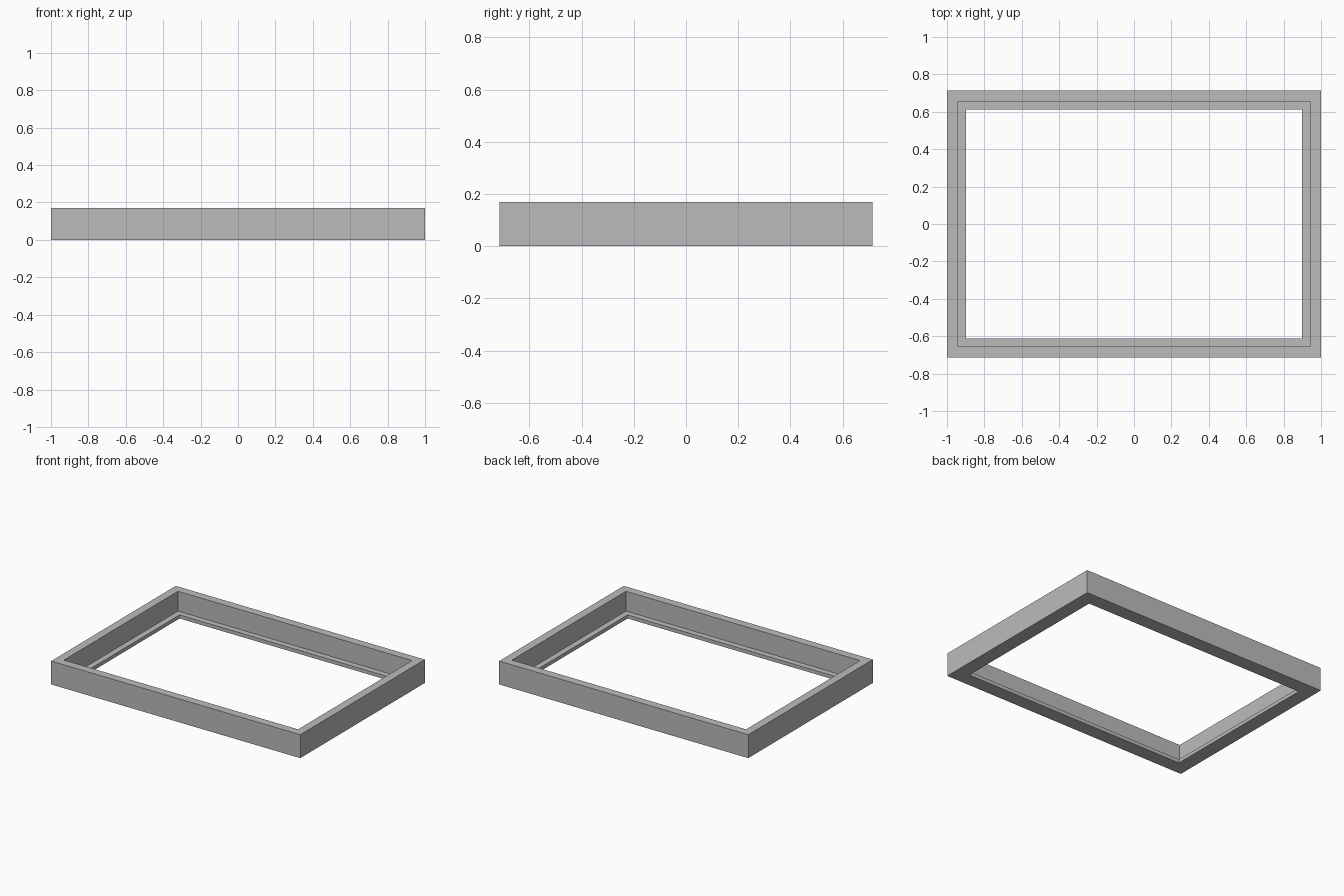
import bpy
import bmesh

cube = bpy.data.objects.get("Cube")
if cube:
    bpy.data.objects.remove(cube, do_unlink=True)

HALF_X, HALF_Y = 1.0, 0.714
HEIGHT, LEDGE_Z = 0.17, 0.026
WALL, LEDGE = 0.06, 0.103

# Plain grey finish
grey = bpy.data.materials.new("grey")
grey.use_nodes = True
colour = (0.5, 0.5, 0.5, 1.0)
grey.diffuse_color = colour
grey.node_tree.nodes["Principled BSDF"].inputs["Base Color"].default_value = colour

# L-shaped section as (inset from outer edge, height)
section = [(0, 0), (0, HEIGHT), (WALL, HEIGHT),
           (WALL, LEDGE_Z), (LEDGE, LEDGE_Z), (LEDGE, 0)]
corners = [(-1, -1), (1, -1), (1, 1), (-1, 1)]

# Sweep the section round the rectangle with mitred corners
bm = bmesh.new()
rings = [[bm.verts.new((sx * (HALF_X - inset), sy * (HALF_Y - inset), z))
          for sx, sy in corners] for inset, z in section]
for i, ring in enumerate(rings):
    following = rings[(i + 1) % len(rings)]
    for j in range(4):
        k = (j + 1) % 4
        bm.faces.new((ring[j], ring[k], following[k], following[j]))
bmesh.ops.recalc_face_normals(bm, faces=bm.faces)

mesh = bpy.data.meshes.new("rebated_frame")
bm.to_mesh(mesh)
bm.free()
mesh.materials.append(grey)
frame = bpy.data.objects.new("rebated_frame", mesh)
bpy.context.scene.collection.objects.link(frame)
